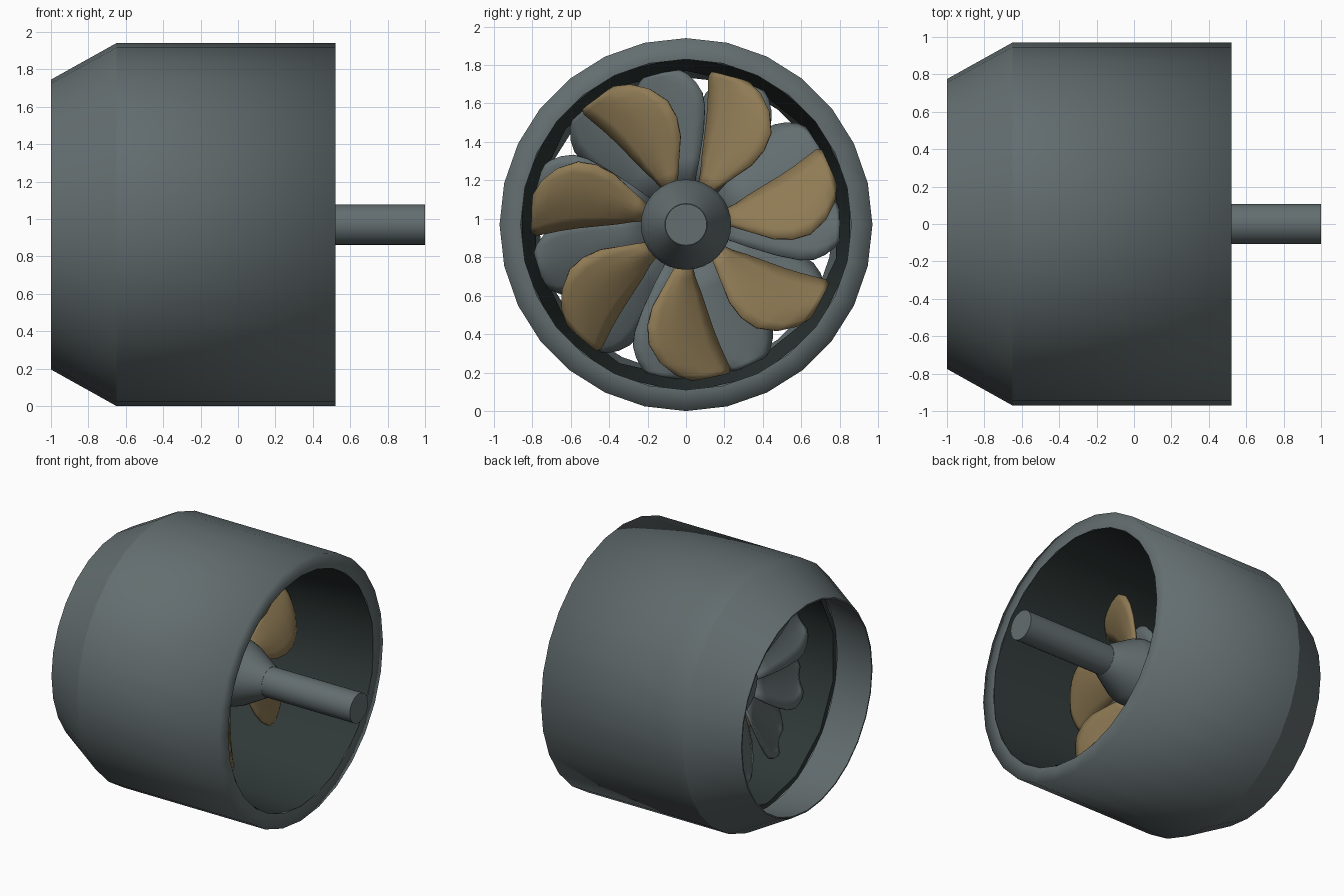
import bpy, bmesh, math

if "Cube" in bpy.data.objects:
    bpy.data.objects.remove(bpy.data.objects["Cube"])

CZ = 0.97  # height of the engine axis


def material(name, rgb):
    m = bpy.data.materials.new(name)
    m.diffuse_color = (*rgb, 1)
    m.use_nodes = True
    m.node_tree.nodes["Principled BSDF"].inputs["Base Color"].default_value = m.diffuse_color
    return m


GREY = material("steel_grey", (0.125, 0.154, 0.16))
DARK = material("dark_lining", (0.029, 0.041, 0.039))
GOLD = material("bronze", (0.275, 0.197, 0.09))


def point(x, r, a):
    """Point around the x axis; angle runs clockwise from the top."""
    return (x, r * math.sin(a), CZ + r * math.cos(a))


def finish(name, bm, mat, angle=35, recalc=True):
    if recalc:
        bmesh.ops.recalc_face_normals(bm, faces=bm.faces[:])
    me = bpy.data.meshes.new(name)
    bm.to_mesh(me)
    bm.free()
    me.materials.append(mat)
    ob = bpy.data.objects.new(name, me)
    bpy.context.collection.objects.link(ob)
    bpy.ops.object.select_all(action='DESELECT')
    ob.select_set(True)
    bpy.context.view_layer.objects.active = ob
    bpy.ops.object.shade_smooth_by_angle(angle=math.radians(angle))
    return ob


def revolve(name, profile, sides, mat, caps=True, angle=35):
    """Spin an (x, radius) profile; a profile running towards -x faces outwards."""
    bm = bmesh.new()
    loops = [[bm.verts.new(point(x, r, 2 * math.pi * i / sides)) for i in range(sides)]
             for x, r in profile]
    for p, q in zip(loops, loops[1:]):
        for i in range(sides):
            j = (i + 1) % sides
            bm.faces.new((p[i], p[j], q[j], q[i]))
    if caps:
        bm.faces.new(loops[0])
        bm.faces.new(loops[-1])
    return finish(name, bm, mat, angle, recalc=caps)


# Outer casing with its front rim, and the tapered intake lip
revolve("casing", [(0.52, 0.86), (0.52, 0.97), (-0.65, 0.97)], 28, GREY, False, 100)
revolve("intake_lip", [(-0.65, 0.97), (-1, 0.775), (-1, 0.765), (-0.67, 0.83)],
        28, GREY, False)

# Dark inner lining, coarser than the casing
revolve("inner_lining", [(-0.67, 0.84), (-0.67, 0.80), (0.518, 0.875)], 14, DARK, False)

# Hub with cone, and the drive shaft
revolve("hub", [(-0.48, 0.12), (-0.45, 0.2), (-0.38, 0.235), (0.02, 0.235),
                (0.08, 0.215), (0.27, 0.11)], 32, GREY, angle=40)
revolve("shaft", [(0.26, 0.108), (1.0, 0.108)], 32, GREY)

# Blade outlines: radius, leading angle, trailing angle (degrees)
ROTOR = [(0.21, 19, 38), (0.28, 17, 43), (0.36, 14, 46), (0.46, 12.5, 48), (0.56, 11.5, 46.5),
         (0.65, 10.5, 43), (0.73, 9.5, 36.5), (0.78, 9, 30), (0.805, 10, 24)]
STATOR = [(0.21, -20, 20), (0.35, -20, 20), (0.5, -19, 19), (0.62, -17.5, 17.5),
          (0.69, -15.5, 15.5), (0.74, -12.5, 12.5), (0.78, -9, 9), (0.8, -6, 6)]


def blade_wheel(name, outline, x0, offset, mat, count, slope, mid, steps=6):
    """Ring of pitched and cambered blades."""
    bm = bmesh.new()
    for k in range(count):
        turn = offset + 360 * k / count
        rows = []
        for r, lo, hi in outline:
            row = []
            for s in range(steps + 1):
                t = s / steps
                a = math.radians(lo + (hi - lo) * t)
                pitch = slope * r * (a - math.radians(mid))
                camber = 0.03 * math.sin(math.pi * t)
                row.append(bm.verts.new(point(x0 + pitch + camber, r, a + math.radians(turn))))
            rows.append(row)
        for p, q in zip(rows, rows[1:]):
            for s in range(steps):
                bm.faces.new((p[s], p[s + 1], q[s + 1], q[s]))
    ob = finish(name, bm, mat, 40)
    mod = ob.modifiers.new("thickness", 'SOLIDIFY')
    mod.thickness = 0.02
    mod.offset = 0
    return ob


# Seven bronze rotor blades in front of eleven grey stator blades
blade_wheel("rotor_blades", ROTOR, -0.1, 0, GOLD, 7, 0.5, 26)
blade_wheel("stator_blades", STATOR, -0.42, 24.4, GREY, 11, 0.35, 0)
